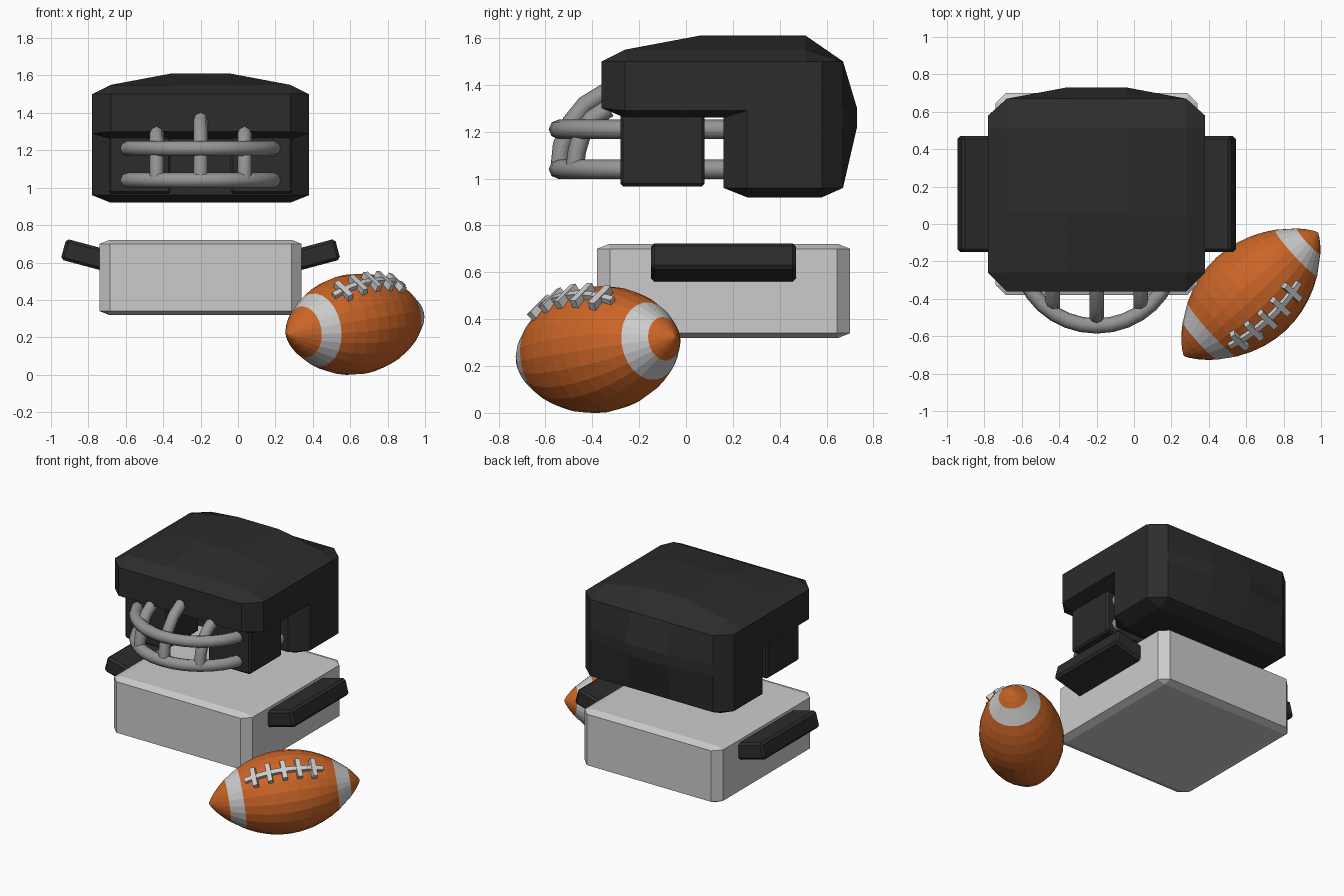
import bpy, bmesh
from math import sin, cos, pi, radians, atan
from mathutils import Vector, Matrix

if "Cube" in bpy.data.objects:
    bpy.data.objects.remove(bpy.data.objects["Cube"])


def material(name, rgb):
    m = bpy.data.materials.new(name)
    m.diffuse_color = (*rgb, 1)
    m.use_nodes = True
    m.node_tree.nodes["Principled BSDF"].inputs["Base Color"].default_value = m.diffuse_color
    return m


BLACK = material("black", (0.025, 0.025, 0.025))
STEEL = material("steel", (0.3, 0.3, 0.3))
PALE = material("pale_grey", (0.62, 0.62, 0.62))
WHITE = material("white", (0.8, 0.8, 0.8))
ORANGE = material("orange", (0.6, 0.13, 0.02))
CX = -0.2  # centre line of helmet and pads


def finish(bm, name, mats):
    bmesh.ops.remove_doubles(bm, verts=bm.verts, dist=1e-4)
    bmesh.ops.recalc_face_normals(bm, faces=bm.faces)
    me = bpy.data.meshes.new(name)
    bm.to_mesh(me)
    bm.free()
    for m in mats:
        me.materials.append(m)
    ob = bpy.data.objects.new(name, me)
    bpy.context.collection.objects.link(ob)
    return ob


def loft(rings, name, mats, slots=None):
    bm = bmesh.new()
    loops = [[bm.verts.new(p) for p in r] for r in rings]
    n = len(loops[0])
    for k, (a, b) in enumerate(zip(loops, loops[1:])):
        for i in range(n):
            j = (i + 1) % n
            f = bm.faces.new((a[i], a[j], b[j], b[i]))
            f.material_index = slots[k] if slots else 0
    bm.faces.new(loops[0])
    bm.faces.new(loops[-1])
    return finish(bm, name, mats)


def box(bm, size, matrix, bevel=0.0):
    part = bmesh.new()
    bmesh.ops.create_cube(part, size=1, matrix=Matrix.Diagonal((*size, 1)))
    if bevel:
        bmesh.ops.bevel(part, geom=part.edges[:], offset=bevel, segments=1, affect='EDGES')
    part.transform(matrix)
    tmp = bpy.data.meshes.new("tmp")
    part.to_mesh(tmp)
    part.free()
    bm.from_mesh(tmp)
    bpy.data.meshes.remove(tmp)


def tube(name, pts, radius):
    cu = bpy.data.curves.new(name, 'CURVE')
    cu.dimensions = '3D'
    cu.bevel_depth = radius
    cu.bevel_resolution = 2
    cu.use_fill_caps = True
    sp = cu.splines.new('POLY')
    sp.points.add(len(pts) - 1)
    for p, co in zip(sp.points, pts):
        p.co = (*co, 1)
    cu.materials.append(STEEL)
    ob = bpy.data.objects.new(name, cu)
    bpy.context.collection.objects.link(ob)
    bpy.ops.object.select_all(action='DESELECT')
    ob.select_set(True)
    bpy.context.view_layer.objects.active = ob
    bpy.ops.object.convert(target='MESH')


# Helmet: side profiles (y, z) at the outer wall, at the chamfer and near the crown
outer = [(-.26, 1.50), (-.26, 1.29), (-.26, 1.29), (.26, 1.29), (.26, .96), (.26, .96), (.58, .96),
         (.58, .96), (.58, 1.22), (.58, 1.30), (.58, 1.50), (.51, 1.50), (.06, 1.50), (-.26, 1.50)]
inner = [(-.36, 1.50), (-.36, 1.30), (-.26, 1.26), (.16, 1.26), (.16, .96), (.26, .92), (.58, .92),
         (.67, .96), (.67, 1.22), (.67, 1.30), (.67, 1.50), (.51, 1.55), (.06, 1.55), (-.26, 1.55)]
crown = list(inner)
crown[8], crown[9] = (.73, 1.22), (.73, 1.30)
crown[11], crown[12] = (.51, 1.61), (.06, 1.61)
stations = [(-.58, outer), (-.48, inner), (-.16, crown), (.16, crown), (.48, inner), (.58, outer)]
loft([[(CX + x, y, z) for y, z in prof] for x, prof in stations], "helmet_shell", [BLACK])

# Cheek guards
for side, s in (("left", -1), ("right", 1)):
    bm = bmesh.new()
    box(bm, (.33, .36, .31), Matrix.Translation((CX + s * .325, -.10, 1.122)), .012)
    finish(bm, side + "_cheek_guard", [BLACK])

# Face guard: two U-shaped bars and three uprights
for label, z in (("lower", 1.04), ("upper", 1.21)):
    arc = [(CX - .41 * cos(pi * i / 16), -.155 - .39 * sin(pi * i / 16), z) for i in range(17)]
    tube(label + "_face_bar", [(CX - .41, .2, z)] + arc + [(CX + .41, .2, z)], .041)
mid = [(-.54, 1.04), (-.53, 1.14), (-.49, 1.24), (-.43, 1.315), (-.33, 1.375)]
edge = [(-.475, 1.04), (-.465, 1.12), (-.44, 1.20), (-.40, 1.255), (-.33, 1.30)]
for label, x, path in (("left", -.235, edge), ("middle", 0, mid), ("right", .235, edge)):
    tube(label + "_upright_bar", [(CX + x, y, z) for y, z in path], .039)


# Shoulder pad block with chamfered edges
def octagon(h, c, z):
    pts = [(h, c), (c, h), (-c, h), (-h, c), (-h, -c), (-c, -h), (c, -h), (h, -c)]
    return [(CX + x, .16 + y, z) for x, y in pts]


loft([octagon(.49, .49, .32), octagon(.54, .485, .34), octagon(.54, .485, .70),
      octagon(.49, .49, .72)], "shoulder_pad_block", [PALE])

# Tilted shoulder flaps
for side, s in (("left", -1), ("right", 1)):
    bm = bmesh.new()
    m = Matrix.Translation((CX + s * .54, .16, .62)) @ Matrix.Rotation(-s * radians(15), 4, 'Y')
    box(bm, (.40, .62, .115), m, .015)
    finish(bm, side + "_shoulder_flap", [BLACK])

# Ball: spun along its own axis, then laid down
HALF, RAD = .49, .27


def radius(t):
    return RAD * max(1 - (t / HALF) ** 2, 0) ** .8


axis = Vector((.73, .67, .11)).normalized()
across = Vector((axis.y, -axis.x, 0)).normalized()
up = across.cross(axis)
up = up if up.z > 0 else -up
normal = (up * cos(radians(35)) + across * sin(radians(35))).normalized()
frame = Matrix((axis, normal.cross(axis), normal)).transposed().to_4x4()
frame = Matrix.Translation((.625, -.375, .27)) @ frame

ts = [-.488, -.475, -.45, -.41, -.37, -.28, -.21, -.14, -.07, 0, .07, .14, .21, .27, .33, .42, .45, .475, .488]
slots = [1 if a in (-.37, .33) else 0 for a in ts[:-1]]
rings = [[frame @ Vector((t, radius(t) * cos(2 * pi * i / 24), radius(t) * sin(2 * pi * i / 24)))
          for i in range(24)] for t in ts]
loft(rings, "ball", [ORANGE, WHITE], slots)

# Laces: a seam strip in short pieces with five cross stitches
bm = bmesh.new()


def lace(t, size):
    slope = (radius(t + .01) - radius(t - .01)) / .02
    m = frame @ Matrix.Translation((t, 0, radius(t) + .006)) @ Matrix.Rotation(-atan(slope), 4, 'Y')
    box(bm, size, m)


for i in range(10):
    lace(-.225 + .05 * i, (.056, .03, .034))
for i in range(5):
    lace(-.19 + .095 * i, (.032, .13, .044))
finish(bm, "ball_laces", [WHITE])
